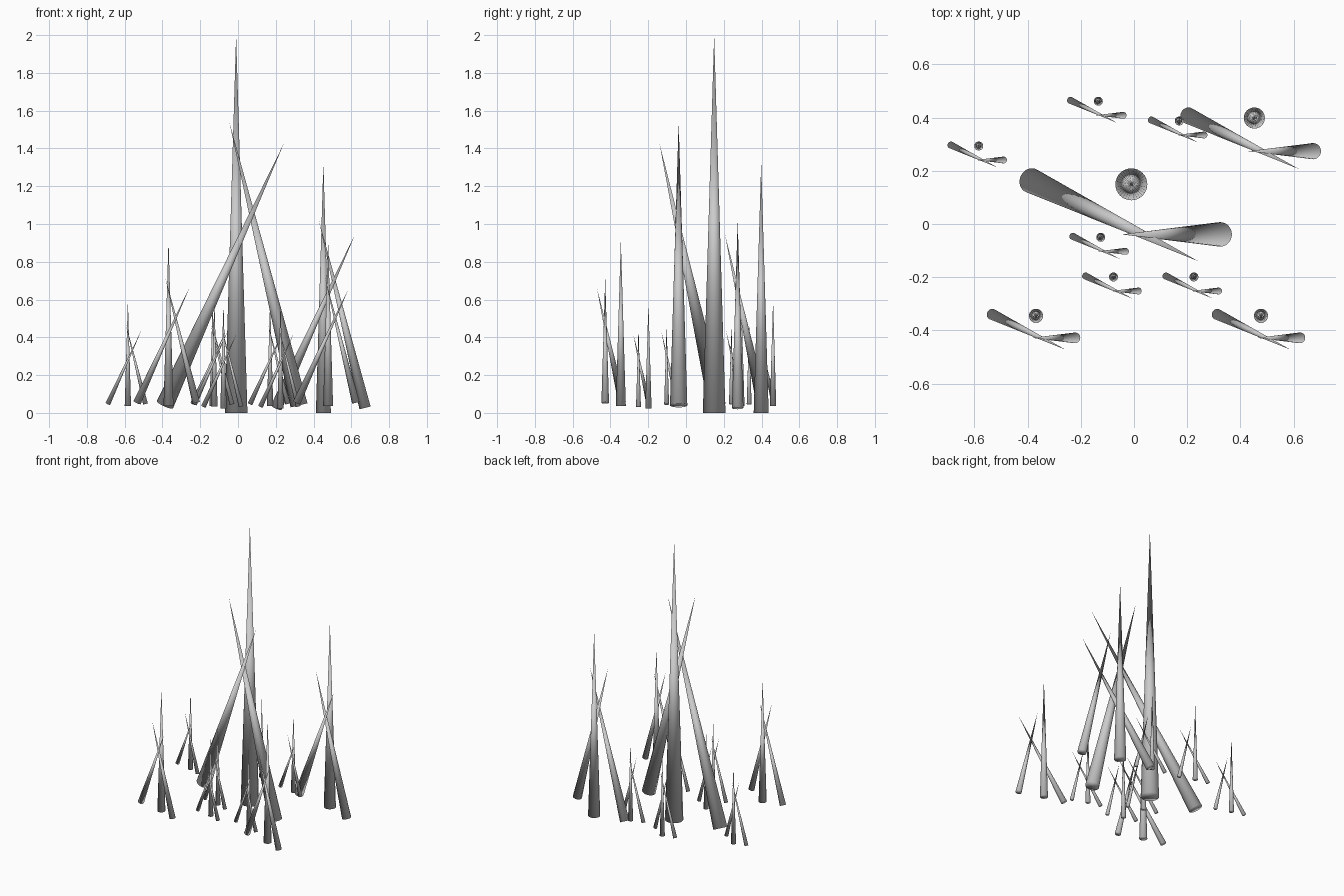
import bpy
from mathutils import Vector

if "Cube" in bpy.data.objects:
    bpy.data.objects.remove(bpy.data.objects["Cube"])

SIDES = 32


def spike(name, base, tip, radius):
    """Closed pointed cone from base centre to tip, fully smooth shaded."""
    base, tip = Vector(base), Vector(tip)
    axis = tip - base
    bpy.ops.mesh.primitive_cone_add(
        vertices=SIDES, radius1=radius, radius2=0, depth=axis.length,
        location=(base + tip) / 2,
        rotation=axis.to_track_quat('Z', 'Y').to_euler())
    ob = bpy.context.object
    ob.name = name
    bpy.ops.object.shade_smooth()


# One cluster at full size, relative to the foot of its upright spike
PARTS = [
    ("upright_spike", (0, 0, 0), (0, 0, 2.0), 0.06),
    ("left_leaning_spike", (-0.377, 0.014, 0.043), (0.252, -0.289, 1.425), 0.047),
    ("right_leaning_spike", (0.333, -0.188, 0.04), (-0.036, -0.188, 1.54), 0.046),
]

# Clusters: x, y, z of the foot and overall scale
CLUSTERS = [
    (-0.01, 0.149, 0.0, 1.0),
    (0.452, 0.398, 0.0, 0.662),
    (-0.368, -0.345, 0.036, 0.44),
    (0.477, -0.345, 0.036, 0.44),
    (-0.583, 0.293, 0.036, 0.28),
    (-0.134, 0.461, 0.036, 0.28),
    (0.17, 0.387, 0.036, 0.28),
    (-0.125, -0.05, 0.034, 0.28),
    (-0.077, -0.199, 0.022, 0.28),
    (0.225, -0.199, 0.022, 0.28),
]

for x, y, z, s in CLUSTERS:
    foot = Vector((x, y, z))
    for name, base, tip, radius in PARTS:
        spike(name, foot + Vector(base) * s, foot + Vector(tip) * s, radius * s)
